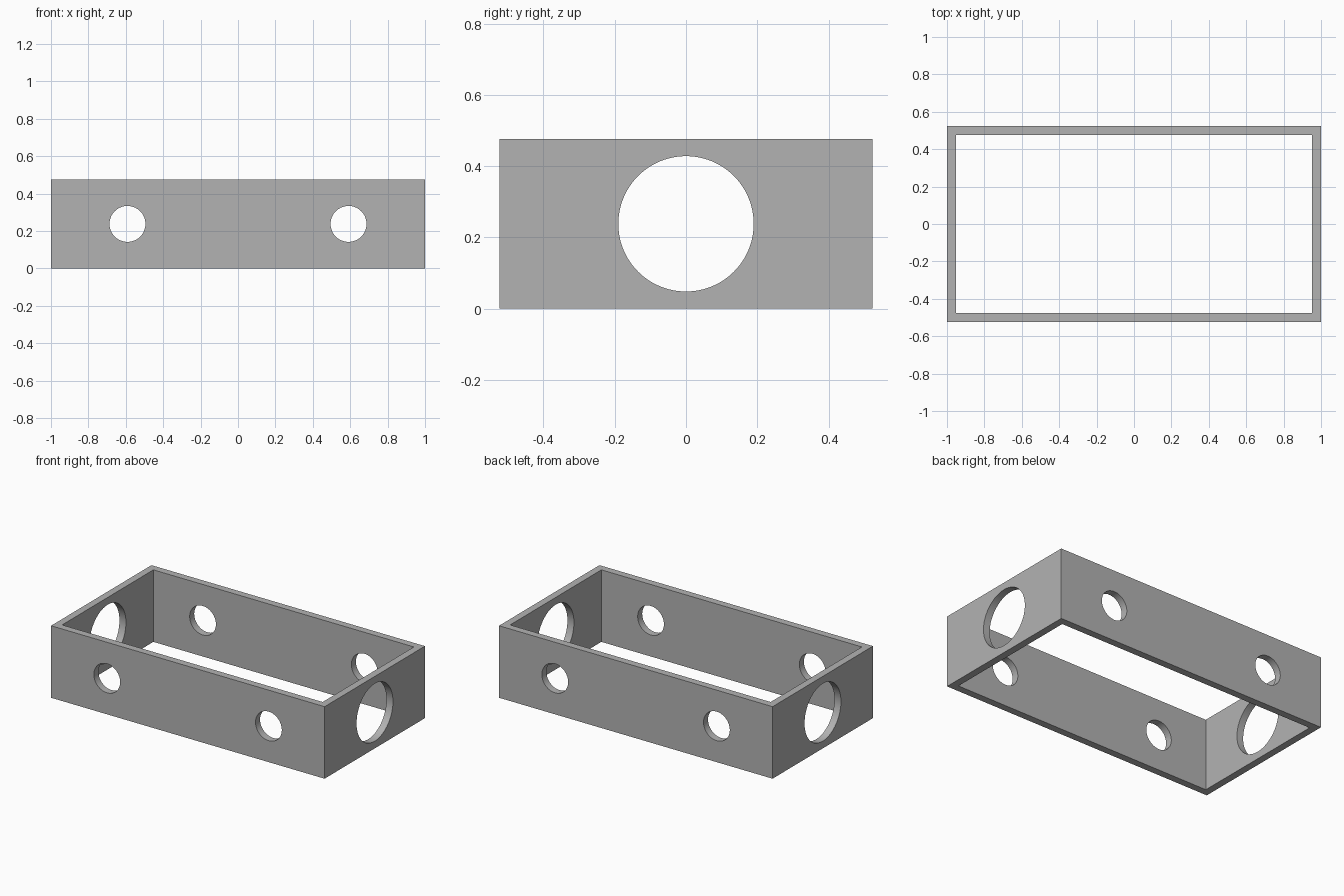
import bpy
from math import pi

cube = bpy.data.objects.get("Cube")
if cube:
    bpy.data.objects.remove(cube, do_unlink=True)

LENGTH, WIDTH, HEIGHT, WALL = 2.0, 1.048, 0.476, 0.0476
MID = HEIGHT / 2

grey = bpy.data.materials.new("plain grey")
grey.use_nodes = True
grey.diffuse_color = (0.45, 0.45, 0.45, 1)
grey.node_tree.nodes["Principled BSDF"].inputs["Base Color"].default_value = grey.diffuse_color


def box(name, x, y, z):
    bpy.ops.mesh.primitive_cube_add(size=1, location=(0, 0, MID))
    ob = bpy.context.object
    ob.name = name
    ob.scale = (x, y, z)
    bpy.ops.object.transform_apply(location=False, rotation=False, scale=True)
    ob.data.materials.append(grey)
    return ob


def drill(name, radius, depth, x, rotation):
    bpy.ops.mesh.primitive_cylinder_add(vertices=96, radius=radius, depth=depth,
                                        location=(x, 0, MID), rotation=rotation)
    ob = bpy.context.object
    ob.name = name
    ob.data.materials.append(grey)
    return ob


# Open rectangular frame
frame = box("frame", LENGTH, WIDTH, HEIGHT)
cutters = [box("cavity_cutter", LENGTH - 2 * WALL, WIDTH - 2 * WALL, HEIGHT * 2)]

# Large hole through both end walls, small pairs through the long walls
cutters.append(drill("end_hole_cutter", 0.19, LENGTH * 1.2, 0, (0, pi / 2, 0)))
for side, x in (("left", 0.591), ("right", -0.591)):
    cutters.append(drill(side + "_hole_cutter", 0.096, WIDTH * 1.2, x, (pi / 2, 0, 0)))

# Cut the openings and drop the cutters
bpy.ops.object.select_all(action="DESELECT")
frame.select_set(True)
bpy.context.view_layer.objects.active = frame
for cutter in cutters:
    cutter.hide_render = True
    mod = frame.modifiers.new(cutter.name, "BOOLEAN")
    mod.operation = "DIFFERENCE"
    mod.solver = "EXACT"
    mod.object = cutter
    bpy.ops.object.modifier_apply(modifier=mod.name)
    bpy.data.objects.remove(cutter, do_unlink=True)

# Smooth hole walls, sharp edges
bpy.ops.object.shade_smooth_by_angle(angle=pi / 6)
